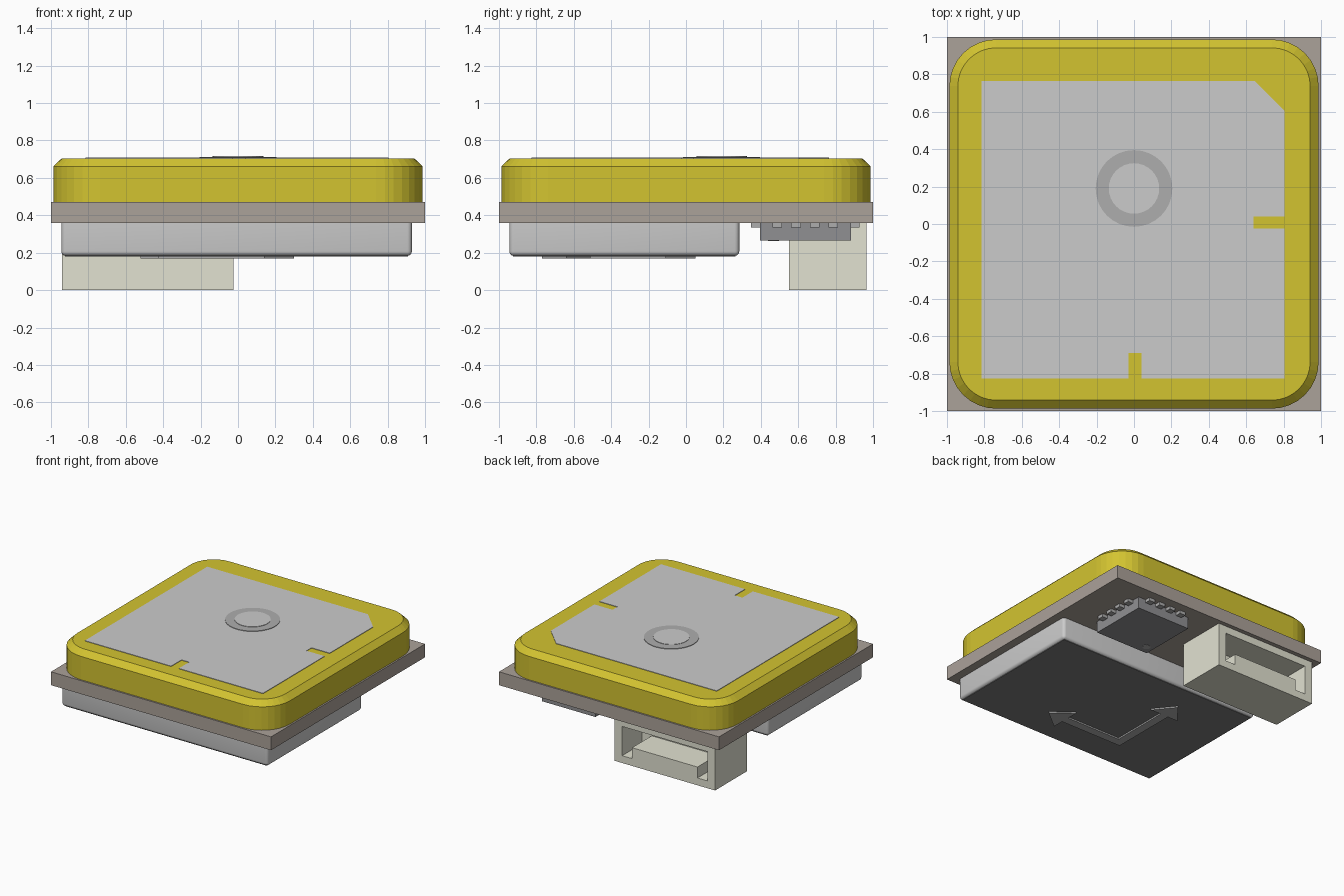
import bpy, bmesh, math

if "Cube" in bpy.data.objects:
    bpy.data.objects.remove(bpy.data.objects["Cube"])


def material(name, r, g, b):
    m = bpy.data.materials.new(name)
    m.diffuse_color = (r, g, b, 1)
    m.use_nodes = True
    m.node_tree.nodes["Principled BSDF"].inputs["Base Color"].default_value = m.diffuse_color
    return m


GOLD = material("ceramic_gold", 0.65, 0.55, 0.03)
BROWN = material("board_brown", 0.41, 0.36, 0.32)
CREAM = material("connector_cream", 0.76, 0.76, 0.64)
DARK = material("chip_dark", 0.28, 0.28, 0.29)
BLACK = material("label_dark", 0.2, 0.2, 0.2)
MID = material("solder_grey", 0.42, 0.42, 0.42)


def finish(name, bm, mat=None):
    bmesh.ops.recalc_face_normals(bm, faces=bm.faces)
    me = bpy.data.meshes.new(name)
    bm.to_mesh(me)
    bm.free()
    ob = bpy.data.objects.new(name, me)
    bpy.context.collection.objects.link(ob)
    if mat:
        me.materials.append(mat)
    return ob


def loft(name, loops, mat=None):
    """Join equal-length closed loops of 3D points, capping both ends."""
    bm = bmesh.new()
    rows = [[bm.verts.new(p) for p in loop] for loop in loops]
    n = len(rows[0])
    for a, b in zip(rows, rows[1:]):
        for i in range(n):
            j = (i + 1) % n
            bm.faces.new((a[i], a[j], b[j], b[i]))
    bm.faces.new(rows[0])
    bm.faces.new(rows[-1])
    return finish(name, bm, mat)


def prism(name, pts, lo, hi, mat=None, axis="z"):
    """Extrude a flat outline along z (xy points) or along y (xz points)."""
    place = (lambda p, h: (p[0], p[1], h)) if axis == "z" else (lambda p, h: (p[0], h, p[1]))
    return loft(name, [[place(p, h) for p in pts] for h in (lo, hi)], mat)


def box(name, x0, x1, y0, y1, z0, z1, mat=None):
    return prism(name, [(x0, y0), (x1, y0), (x1, y1), (x0, y1)], z0, z1, mat)


def circle(cx, cy, r, n=32):
    return [(cx + r * math.cos(i * math.tau / n), cy + r * math.sin(i * math.tau / n)) for i in range(n)]


def rounded_square(half, r, z, seg=8):
    pts = []
    for k, (sx, sy) in enumerate([(1, 1), (-1, 1), (-1, -1), (1, -1)]):
        for i in range(seg + 1):
            a = (k + i / seg) * math.pi / 2
            pts.append((sx * (half - r) + r * math.cos(a), sy * (half - r) + r * math.sin(a), z))
    return pts


# circuit board
box("circuit_board", -1, 1, -1, 1, 0.36, 0.47, BROWN)

# ceramic antenna block with chamfered top rim
loft("ceramic_block", [rounded_square(0.987, 0.25, 0.47),
                       rounded_square(0.987, 0.25, 0.662),
                       rounded_square(0.942, 0.205, 0.705)], GOLD)

# metal patch with clipped corner and two tuning slots
prism("antenna_patch", [(-0.815, -0.825), (-0.03, -0.825), (-0.03, -0.69), (0.04, -0.69),
                        (0.04, -0.825), (0.805, -0.825), (0.805, -0.025), (0.64, -0.025),
                        (0.64, 0.04), (0.805, 0.04), (0.805, 0.605), (0.645, 0.765),
                        (-0.815, 0.765)], 0.70, 0.709)

# feed pin: solder ring and centre cap
prism("solder_ring", circle(0, 0.19, 0.205), 0.70, 0.713, MID)
prism("feed_pin_cap", circle(0, 0.19, 0.135), 0.70, 0.716)

# shield can, bevelled on the side and lower edges
can = box("shield_can", -0.945, 0.93, -0.945, 0.285, 0.183, 0.36)
bm = bmesh.new()
bm.from_mesh(can.data)
edges = [e for e in bm.edges if not all(v.co.z > 0.3 for v in e.verts)]
bmesh.ops.bevel(bm, geom=edges, offset=0.025, segments=4, profile=0.5, affect='EDGES')
bm.to_mesh(can.data)
bm.free()
for p in can.data.polygons:
    p.use_smooth = True
bpy.context.view_layer.objects.active = can
can.select_set(True)
bpy.ops.object.shade_smooth_by_angle(angle=math.radians(35))
can.select_set(False)
box("can_label", -0.925, 0.91, -0.925, 0.265, 0.180, 0.19, BLACK)

# raised pair of axis arrows under the can (second arm mirrors the first)
arm = [(0.53, -0.035), (0.53, -0.13), (0.69, 0), (0.53, 0.13), (0.53, 0.035)]
outline = [(-0.035, -0.035)] + arm + [(0.035, 0.035)] + [(v, u) for u, v in reversed(arm)]
prism("axis_arrows", [(u - 0.39, v - 0.64) for u, v in outline], 0.168, 0.185, MID)

# sensor chip with four leads on every side
CX, CY, H = 0.45, 0.638, 0.243
box("sensor_chip", CX - H, CX + H, CY - H, CY + H, 0.265, 0.36, DARK)
prism("chip_marker_dot", circle(CX - 0.18, CY - 0.17, 0.03, 16), 0.262, 0.27, MID)
for i in range(4):
    t = (i - 1.5) * 0.1
    for s in (-1, 1):
        a, b = sorted((s * (H - 0.02), s * (H + 0.047)))
        box("chip_lead", CX + a, CX + b, CY + t - 0.026, CY + t + 0.026, 0.334, 0.36, MID)
        box("chip_lead", CX + t - 0.026, CX + t + 0.026, CY + a, CY + b, 0.334, 0.36, MID)

# cable connector, socket cut around a central tongue
plug = box("cable_connector", -0.94, -0.025, 0.55, 0.965, 0, 0.36, CREAM)
cutter = prism("socket_cutter", [(-0.87, 0.06), (-0.78, 0.06), (-0.78, 0.15), (-0.185, 0.15),
                                 (-0.185, 0.06), (-0.095, 0.06), (-0.095, 0.3), (-0.87, 0.3)],
               0.71, 1.1, CREAM, axis="y")
cutter.hide_render = True
mod = plug.modifiers.new("socket", 'BOOLEAN')
mod.operation = 'DIFFERENCE'
mod.solver = 'EXACT'
mod.object = cutter
bpy.context.view_layer.objects.active = plug
bpy.ops.object.modifier_apply(modifier=mod.name)
bpy.data.objects.remove(cutter)
